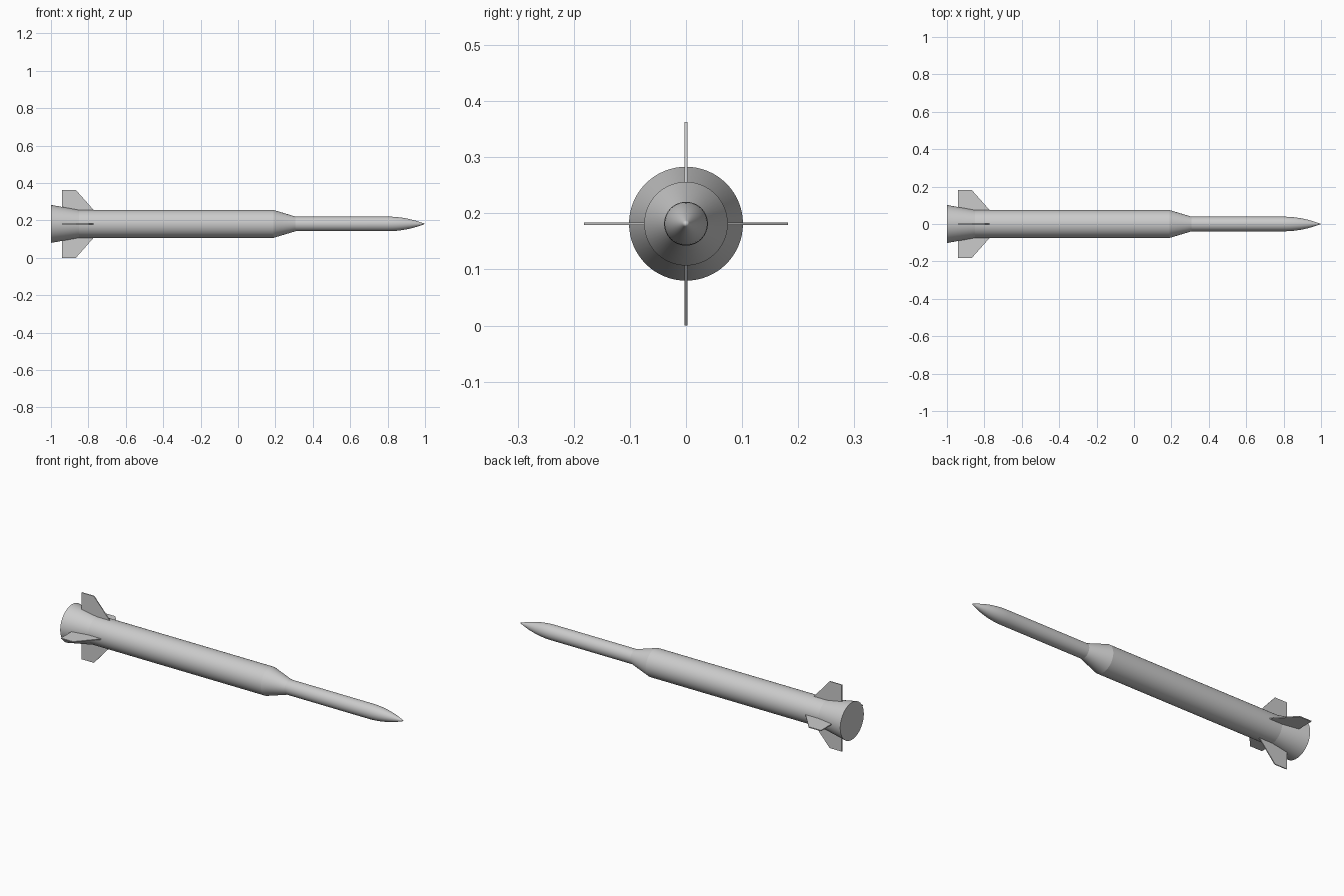
import bpy, bmesh, math
from mathutils import Matrix, Vector

if "Cube" in bpy.data.objects:
    bpy.data.objects.remove(bpy.data.objects["Cube"])

AXIS_Z = 0.1815
SIDES = 64


def finish(bm, name):
    bmesh.ops.recalc_face_normals(bm, faces=bm.faces[:])
    mesh = bpy.data.meshes.new(name)
    bm.to_mesh(mesh)
    bm.free()
    ob = bpy.data.objects.new(name, mesh)
    ob.location.z = AXIS_Z
    bpy.context.collection.objects.link(ob)
    bpy.ops.object.select_all(action='DESELECT')
    ob.select_set(True)
    bpy.context.view_layer.objects.active = ob
    return ob


def lathe(name, profile):
    """Revolve (x, radius) points about the x axis."""
    bm = bmesh.new()
    verts = [bm.verts.new((x, 0, r)) for x, r in profile]
    edges = [bm.edges.new(pair) for pair in zip(verts, verts[1:])]
    bmesh.ops.spin(bm, geom=verts + edges, axis=(1, 0, 0), cent=(0, 0, 0),
                   angle=math.tau, steps=SIDES, use_duplicate=False)
    bmesh.ops.remove_doubles(bm, verts=bm.verts[:], dist=1e-5)
    finish(bm, name)
    bpy.ops.object.shade_smooth_by_angle(angle=math.radians(8))


def fin(name, angle):
    """Swept flat plate, turned about the body axis."""
    outline = [(-0.94, 0.07), (-0.94, 0.1815), (-0.867, 0.1815), (-0.768, 0.07)]
    t = 0.005
    bm = bmesh.new()
    face = bm.faces.new([bm.verts.new((x, -t / 2, r)) for x, r in outline])
    ext = bmesh.ops.extrude_face_region(bm, geom=[face])
    moved = [g for g in ext['geom'] if isinstance(g, bmesh.types.BMVert)]
    bmesh.ops.translate(bm, verts=moved, vec=Vector((0, t, 0)))
    bmesh.ops.rotate(bm, verts=bm.verts[:], cent=(0, 0, 0),
                     matrix=Matrix.Rotation(angle, 3, 'X'))
    finish(bm, name)


# Body: closed base, tail flare, booster tube, shoulder, upper tube, ogive nose
NOSE_START, NOSE_LEN, R_UP = 0.80, 0.20, 0.039
nose = [(NOSE_START + NOSE_LEN * i / 12, R_UP * (1 - (i / 12) ** 2)) for i in range(1, 12)]
lathe("rocket_body", [(-1, 0), (-1, 0.1015), (-0.85, 0.0745), (0.19, 0.0745),
                      (0.308, R_UP), (NOSE_START, R_UP)] + nose + [(1, 0)])

# Four tail fins
for i, side in enumerate(("top", "left", "bottom", "right")):
    fin("tail_fin_" + side, i * math.pi / 2)
